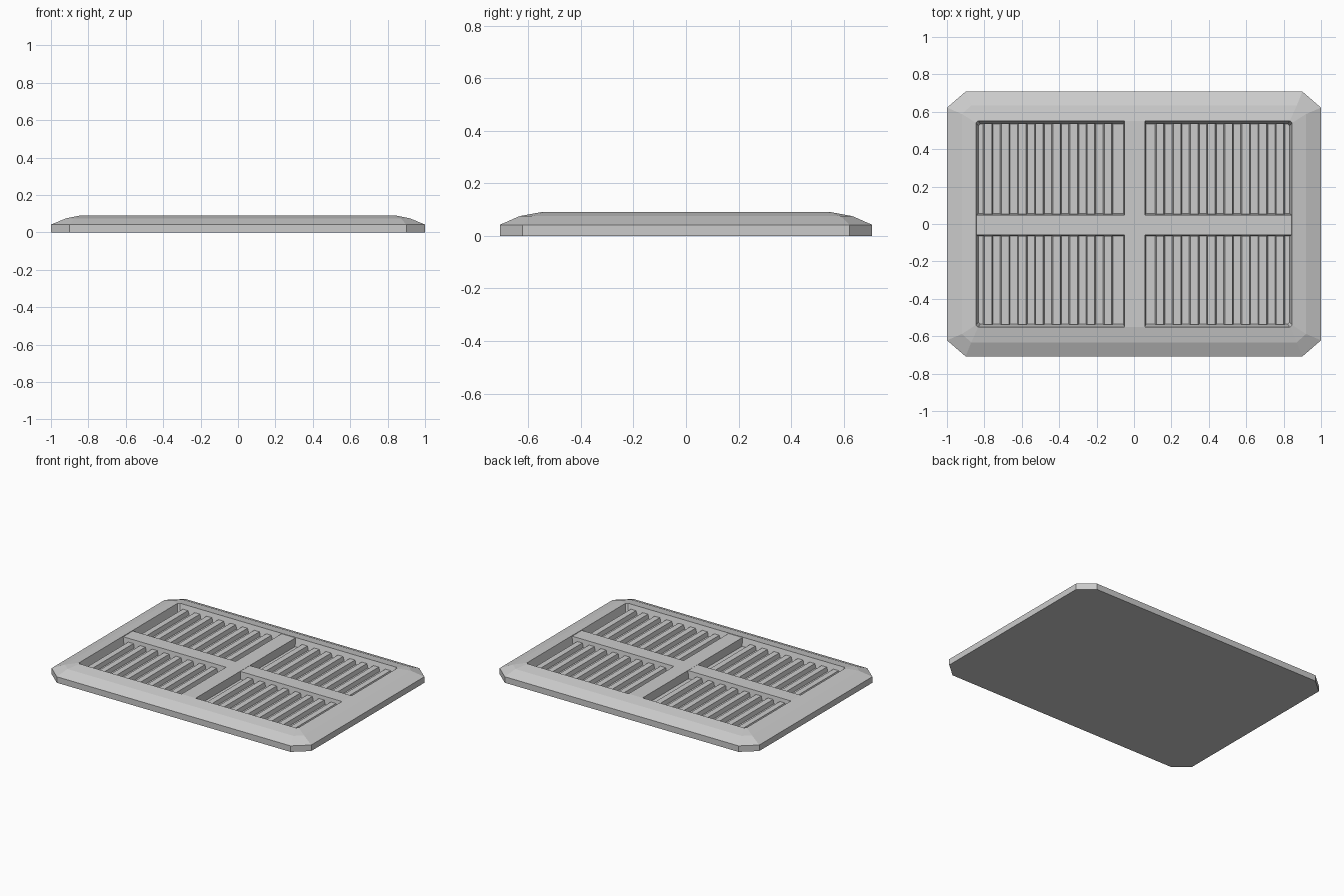
import bpy, bmesh

if "Cube" in bpy.data.objects:
    bpy.data.objects.remove(bpy.data.objects["Cube"])


def make_object(name, bm):
    bmesh.ops.recalc_face_normals(bm, faces=bm.faces[:])
    mesh = bpy.data.meshes.new(name)
    bm.to_mesh(mesh)
    bm.free()
    obj = bpy.data.objects.new(name, mesh)
    bpy.context.collection.objects.link(obj)
    return obj


def octagon(x, y, cx, cy):
    # rectangle with cut corners
    return [(x, y - cy), (x - cx, y), (cx - x, y), (-x, y - cy),
            (-x, cy - y), (cx - x, -y), (x - cx, -y), (x, cy - y)]


def loft(name, rings):
    # closed solid through rings of (x, y, cut_x, cut_y, z)
    bm = bmesh.new()
    loops = [[bm.verts.new((px, py, r[4])) for px, py in octagon(*r[:4])] for r in rings]
    for a, b in zip(loops, loops[1:]):
        for i in range(8):
            j = (i + 1) % 8
            bm.faces.new((a[i], a[j], b[j], b[i]))
    bm.faces.new(loops[0])
    bm.faces.new(loops[-1])
    return make_object(name, bm)


def taper_bar(bm, x0, x1, y0, y1, z0, z1, tx, ty):
    # bar whose sides lean in by tx, ty at the top
    lo = [bm.verts.new(p) for p in ((x0, y0, z0), (x1, y0, z0), (x1, y1, z0), (x0, y1, z0))]
    hi = [bm.verts.new(p) for p in ((x0 + tx, y0 + ty, z1), (x1 - tx, y0 + ty, z1),
                                    (x1 - tx, y1 - ty, z1), (x0 + tx, y1 - ty, z1))]
    bm.faces.new(lo[::-1])
    bm.faces.new(hi)
    for i in range(4):
        j = (i + 1) % 4
        bm.faces.new((lo[i], lo[j], hi[j], hi[i]))


# Bevelled frame with recessed floor
loft("vent_frame", [
    (1.0, 0.708, 0.10, 0.086, 0.0),
    (1.0, 0.708, 0.10, 0.086, 0.042),
    (0.92, 0.633, 0.05, 0.045, 0.075),
    (0.845, 0.552, 0.012, 0.012, 0.09),
    (0.832, 0.535, 0.010, 0.010, 0.035),
])

# Cross bars dividing the opening
bm = bmesh.new()
taper_bar(bm, -0.058, 0.066, -0.55, 0.55, 0.03, 0.088, 0.008, 0.0)
make_object("centre_bar", bm)
bm = bmesh.new()
taper_bar(bm, -0.843, 0.843, -0.066, 0.056, 0.03, 0.087, 0.0, 0.008)
make_object("cross_bar", bm)

# Slats, eight in each quarter
bm = bmesh.new()
for side in (-1, 1):
    for k in range(8):
        c = side * (0.139 + 0.0916 * k)
        for y0, y1 in ((0.05, 0.54), (-0.54, -0.06)):
            taper_bar(bm, c - 0.028, c + 0.028, y0, y1, 0.03, 0.064, 0.008, 0.004)
make_object("slats", bm)
